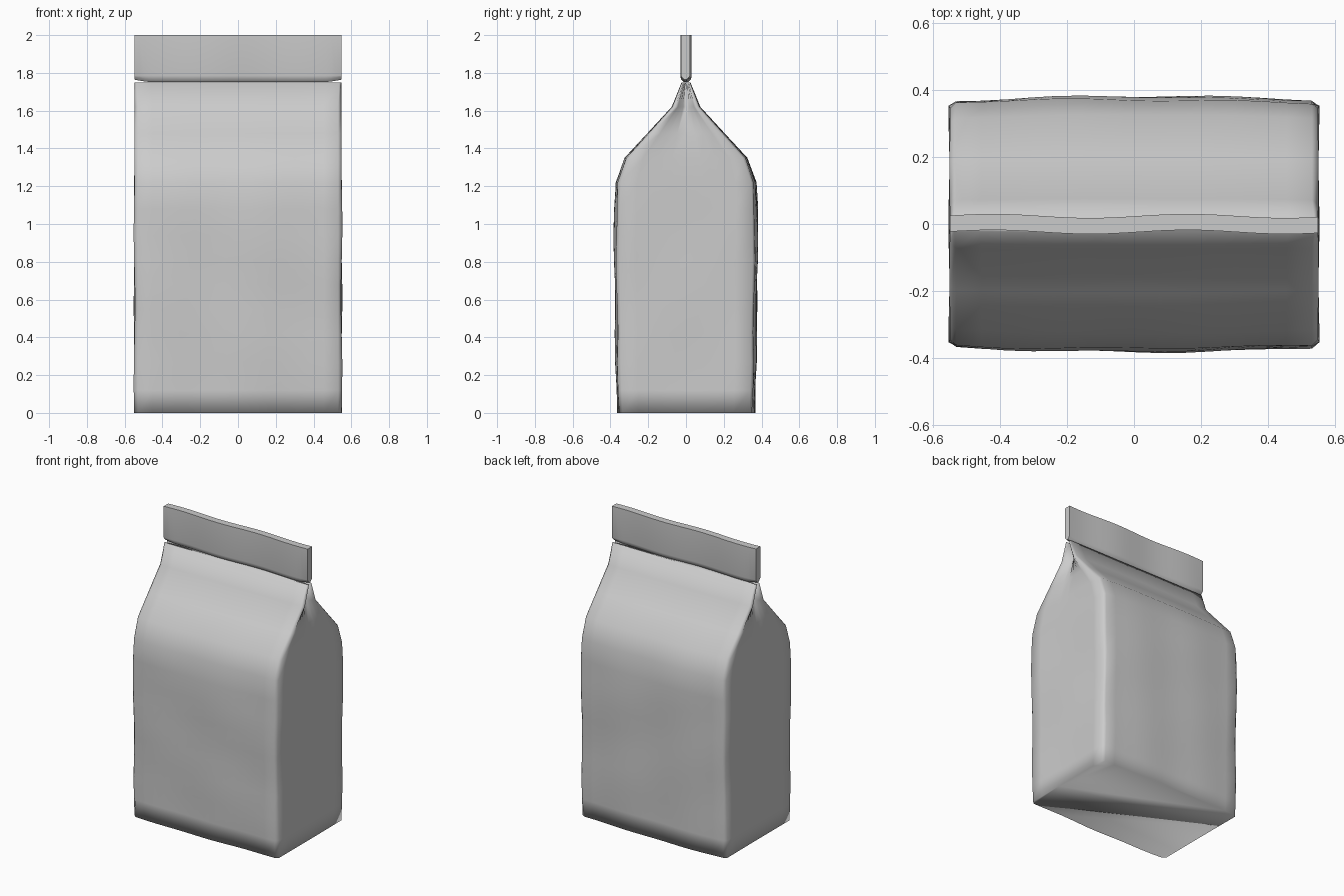
import bpy, bmesh
from math import sin, cos, pi

if "Cube" in bpy.data.objects:
    bpy.data.objects.remove(bpy.data.objects["Cube"])


def loft(name, rings):
    """Skin closed rings of equal length, capping both ends, smooth shaded."""
    bm = bmesh.new()
    rows = [[bm.verts.new(p) for p in ring] for ring in rings]
    n = len(rows[0])
    for a, b in zip(rows, rows[1:]):
        for i in range(n):
            j = (i + 1) % n
            bm.faces.new((a[i], a[j], b[j], b[i]))
    bm.faces.new(rows[0][::-1])
    bm.faces.new(rows[-1])
    bmesh.ops.recalc_face_normals(bm, faces=bm.faces)
    me = bpy.data.meshes.new(name)
    bm.to_mesh(me)
    bm.free()
    ob = bpy.data.objects.new(name, me)
    bpy.context.collection.objects.link(ob)
    return ob


def smooth(ob, angle):
    bpy.ops.object.select_all(action='DESELECT')
    ob.select_set(True)
    bpy.context.view_layer.objects.active = ob
    bpy.ops.object.shade_smooth_by_angle(angle=angle)


# Bag body: height, half depth, inward tuck of the side gusset
PROFILE = [(0, .352, 0), (.12, .355, 0), (.27, .36, 0), (.42, .36, 0), (.55, .362, 0),
           (.68, .364, 0), (.81, .367, 0), (.94, .367, 0), (1.08, .366, 0), (1.22, .36, 0),
           (1.35, .315, .005), (1.48, .198, .015), (1.62, .073, .05), (1.75, .022, .11)]
NX, NY = 14, 8
W = .545


def bag_ring(z, d, tuck):
    c = min(.015, d * .4)          # softened corner
    crumple = .006 if z < 1.3 else .001

    def front(t, s):
        x = t * (W - c)
        bulge = .012 * (1 - t * t) * min(1, d / .35)
        rip = crumple * sin(9 * x + 5 * z + s) * cos(6 * z - 4 * x + 2 * s)
        return (x, s * (d + bulge + rip), z)

    def side(t, s):
        y = t * (d - c)
        rip = crumple * .6 * sin(8 * z + 3 * s) * cos(9 * y)
        return (s * (W + .004 + rip - tuck * (1 - abs(t))), y, z)

    tx = [-1 + 2 * i / NX for i in range(NX + 1)]
    ty = [-1 + 2 * i / NY for i in range(NY + 1)]
    return ([front(t, -1) for t in tx] + [side(t, 1) for t in ty] +
            [front(-t, 1) for t in tx] + [side(-t, -1) for t in ty])


body = loft("bag_body", [bag_ring(*p) for p in PROFILE])
smooth(body, pi / 1.5)

# Folded top strip: a slim band following a gentle wave across the width
SECTION = [(-.006, 1.752), (.006, 1.752), (.021, 1.768), (.024, 1.785),
           (.024, 2.0), (-.024, 2.0), (-.024, 1.785), (-.021, 1.768)]
rings = []
for i in range(41):
    x = -.548 + 1.096 * i / 40
    lift = .012 * max(0, (abs(x) - .48) / .068)
    wave = .006 * cos(2 * pi * (x + .42) / .58)
    rings.append([(x, y + wave, z + (lift if z < 1.78 else 0)) for y, z in SECTION])
strip = loft("folded_top", rings)
smooth(strip, pi / 4)
